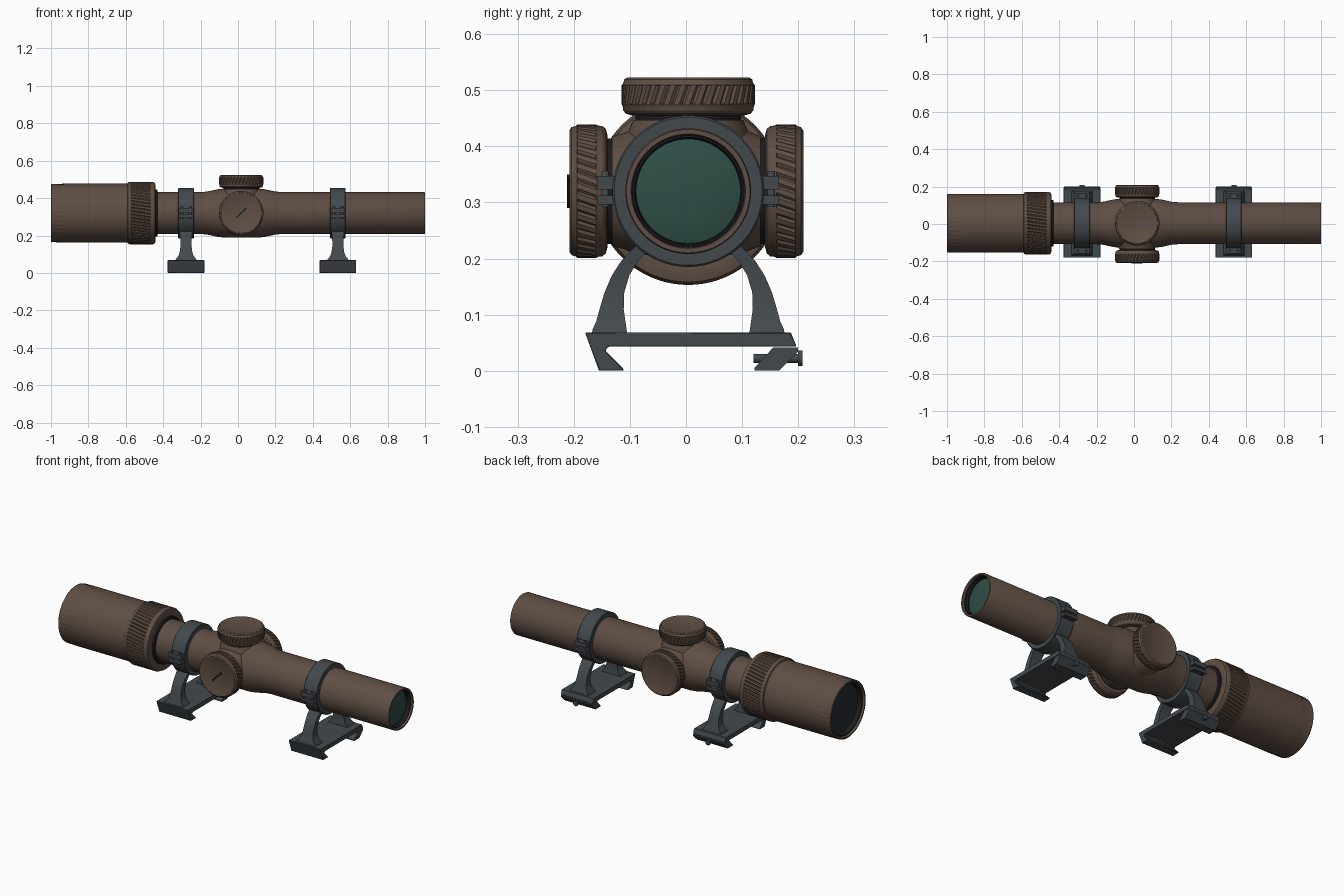
import bpy, bmesh, math
from mathutils import Vector, Matrix

cube = bpy.data.objects.get("Cube")
if cube:
    bpy.data.objects.remove(cube)

CY, CZ = 0.004, 0.32          # optical axis
TX = 0.017                    # turret position along the tube
TUBE = 0.112


def material(name, rgb):
    m = bpy.data.materials.new(name)
    m.use_nodes = True
    m.diffuse_color = (*rgb, 1)
    m.node_tree.nodes["Principled BSDF"].inputs["Base Color"].default_value = (*rgb, 1)
    return m


BROWN = material("brown anodised", (0.115, 0.077, 0.058))
SLATE = material("slate grey metal", (0.054, 0.066, 0.073))
BLACK = material("black", (0.012, 0.012, 0.015))
GREEN = material("green glass", (0.028, 0.075, 0.061))
BLUE = material("dark blue glass", (0.02, 0.027, 0.034))
parts = []


def finish(name, bm, mat):
    bmesh.ops.remove_doubles(bm, verts=bm.verts, dist=1e-5)
    bmesh.ops.recalc_face_normals(bm, faces=bm.faces)
    mesh = bpy.data.meshes.new(name)
    bm.to_mesh(mesh)
    bm.free()
    mesh.materials.append(mat)
    ob = bpy.data.objects.new(name, mesh)
    bpy.context.scene.collection.objects.link(ob)
    parts.append(ob)
    return ob


def lathe(name, rows, mat, axis=(1, 0, 0), origin=(0, CY, CZ), segs=64, twist=0, loop=False):
    """Revolve (height, radius, groove depth) rows; every fourth column is grooved."""
    bm = bmesh.new()
    place = Matrix.Translation(origin) @ Vector(axis).to_track_quat('Z', 'Y').to_matrix().to_4x4()
    rings = []
    for h, r, *groove in rows:
        depth = groove[0] if groove else 0
        ring = []
        for i in range(segs):
            a = math.tau * i / segs + twist * h
            rr = r - (depth if i % 4 == 0 else 0)
            ring.append(bm.verts.new(place @ Vector((rr * math.cos(a), rr * math.sin(a), h))))
        rings.append(ring)
    pairs = list(zip(rings, rings[1:])) + ([(rings[-1], rings[0])] if loop else [])
    for low, high in pairs:
        for i in range(segs):
            j = (i + 1) % segs
            bm.faces.new((low[i], low[j], high[j], high[i]))
    return finish(name, bm, mat)


def box(name, centre, size, mat, rot=Matrix()):
    bm = bmesh.new()
    place = Matrix.Translation(centre) @ rot @ Matrix.Diagonal((*size, 1))
    bmesh.ops.create_cube(bm, size=1, matrix=place)
    return finish(name, bm, mat)


def extrude_x(name, outline, x, width, mat):
    """Extrude a (y, z) outline along x."""
    bm = bmesh.new()
    face = bm.faces.new([bm.verts.new((x - width / 2, y, z)) for y, z in outline])
    out = bmesh.ops.extrude_face_region(bm, geom=[face])
    bmesh.ops.translate(bm, vec=(width, 0, 0),
                        verts=[v for v in out["geom"] if isinstance(v, bmesh.types.BMVert)])
    return finish(name, bm, mat)


# Main tube with the swollen centre and hollow front end
lathe("main_tube", [(-0.46, 0), (-0.46, TUBE), (-0.2, TUBE), (-0.165, 0.115), (-0.11, 0.127),
                    (-0.075, 0.131), (0.11, 0.131), (0.145, 0.127), (0.2, 0.115), (0.235, TUBE),
                    (0.996, TUBE), (1, 0.11), (1, 0.102), (0.996, 0.1), (0.95, 0.1), (0.95, 0)], BROWN)
lathe("front_lens_bezel", [(0.95, 0.1), (0.99, 0.0995), (0.99, 0.096), (0.968, 0.093)], BLACK)
lathe("front_lens", [(0.965, 0.0945), (0.972, 0.07), (0.975, 0.035), (0.976, 0)], GREEN)

# Eyepiece: knurled rear rim, body, zoom ring, dark neck
lathe("eyepiece", [(-0.6, 0), (-0.59, 0.15), (-0.592, 0.157), (-0.92, 0.157), (-0.925, 0.157),
                   (-0.93, 0.157, 0.002), (-0.985, 0.156, 0.002), (-0.99, 0.156), (-0.997, 0.155),
                   (-1, 0.152), (-1, 0.145), (-0.995, 0.142), (-0.95, 0.138), (-0.95, 0)],
      BROWN, segs=160)
lathe("rear_lens_bezel", [(-0.95, 0.14), (-0.99, 0.1405), (-0.99, 0.135), (-0.965, 0.13)], BLACK)
lathe("rear_lens", [(-0.965, 0.133), (-0.972, 0.08), (-0.975, 0)], BLUE)
lathe("zoom_ring", [(-0.6, 0.13), (-0.592, 0.155), (-0.588, 0.163), (-0.58, 0.167), (-0.572, 0.167),
                    (-0.57, 0.167, 0.004), (-0.47, 0.167, 0.004), (-0.468, 0.167), (-0.455, 0.167),
                    (-0.445, 0.162), (-0.442, 0.152), (-0.442, 0.125), (-0.45, 0.11)],
      BROWN, segs=224, twist=0.9)
lathe("zoom_neck", [(-0.46, 0.127), (-0.432, 0.125), (-0.43, 0.12), (-0.43, 0.11)], BLACK)

# Turrets: a flared pedestal, a dark seat and a knurled cap, on three sides
CAP = [(0, 0), (0, 0.1), (0.003, 0.111), (0.009, 0.116), (0.017, 0.117), (0.02, 0.119),
       (0.021, 0.119, 0.004), (0.053, 0.119, 0.004), (0.054, 0.119), (0.057, 0.116),
       (0.064, 0.114), (0.068, 0.108), (0.068, 0.1), (0.067, 0.098), (0.067, 0)]


def turret(side, axis, start):
    centre, d = Vector((TX, CY, CZ)), Vector(axis)
    lathe(side + "_turret_pedestal", [(0.05, 0.115), (0.095, 0.112), (0.115, 0.103), (start - 0.008, 0.098),
                                      (start - 0.008, 0)], BROWN, axis, centre)
    lathe(side + "_turret_seat", [(start - 0.012, 0.094), (start + 0.002, 0.094)], BLACK, axis, centre)
    lathe(side + "_turret_cap", CAP, BROWN, axis, centre + d * start, 160, 3)


turret("top", (0, 0, 1), 0.135)
turret("right", (0, -1, 0), 0.144)
turret("left", (0, 1, 0), 0.137)
box("right_turret_slot", (TX, -0.208, CZ), (0.075, 0.008, 0.009), BLACK,
    Matrix.Rotation(math.radians(-45), 4, 'Y'))

# Rail mounts
BASE = [(-0.18, 0.068), (0.187, 0.068), (0.197, 0.043), (-0.138, 0.043), (-0.144, 0.036),
        (-0.111, 0.003), (-0.111, 0), (-0.155, 0)]
CLAW = [(0.155, 0.041), (0.2, 0.041), (0.2, 0.034), (0.166, 0), (0.122, 0), (0.122, 0.005)]
# Leg sections: height, outer and inner distance from the middle, half width
LEG = [(0.066, 0.172, 0.109, 0.057), (0.075, 0.17, 0.11, 0.054), (0.088, 0.164, 0.112, 0.042),
       (0.11, 0.158, 0.115, 0.034), (0.14, 0.149, 0.114, 0.03), (0.17, 0.136, 0.105, 0.03),
       (0.195, 0.12, 0.09, 0.031), (0.222, 0.094, 0.066, 0.034)]


def leg(name, x, side):
    bm = bmesh.new()
    rings = [[bm.verts.new((x + sx * w, CY + side * y, z))
              for sx, y in ((-1, outer), (1, outer), (1, inner), (-1, inner))]
             for z, outer, inner, w in LEG]
    for low, high in zip(rings, rings[1:]):
        for i in range(4):
            j = (i + 1) % 4
            bm.faces.new((low[i], low[j], high[j], high[i]))
    bm.faces.new(rings[0])
    bm.faces.new(rings[-1])
    finish(name, bm, SLATE)


for label, x in (("rear", -0.278), ("front", 0.534)):
    base = extrude_x(label + "_mount_base", BASE, x, 0.196, SLATE)
    bevel = base.modifiers.new("edge", 'BEVEL')
    bevel.width, bevel.segments = 0.003, 1
    extrude_x(label + "_mount_claw", CLAW, x, 0.19, SLATE)
    lathe(label + "_clamp_bolt", [(0.12, 0.008), (0.2, 0.008), (0.2, 0.014), (0.208, 0.014), (0.208, 0)],
          SLATE, (0, 1, 0), (x, 0, 0.022), 24)
    lathe(label + "_ring", [(-0.042, 0.111), (-0.042, 0.132), (-0.039, 0.135), (0.039, 0.135),
                            (0.042, 0.132), (0.042, 0.111)], SLATE, origin=(x, CY, CZ), loop=True)
    for side, word in ((-1, "right"), (1, "left")):
        leg(f"{label}_{word}_leg", x, side)
        for z, h, part in ((0.335, 0.024, "upper"), (0.304, 0.016, "lower")):
            box(f"{label}_{word}_{part}_ear", (x, CY + side * 0.143, z), (0.078, 0.038, h), SLATE)
        for dx in (-0.022, 0.022):
            lathe(f"{label}_{word}_screw", [(-0.028, 0.007), (0.034, 0.007), (0.036, 0.006), (0.036, 0)],
                  SLATE, (0, 0, 1), (x + dx, CY + side * 0.148, CZ), 16)

# Smooth round surfaces, keep edges crisp
for ob in bpy.context.selected_objects:
    ob.select_set(False)
for ob in parts:
    ob.select_set(True)
bpy.context.view_layer.objects.active = parts[0]
bpy.ops.object.shade_smooth_by_angle(angle=math.radians(30))
